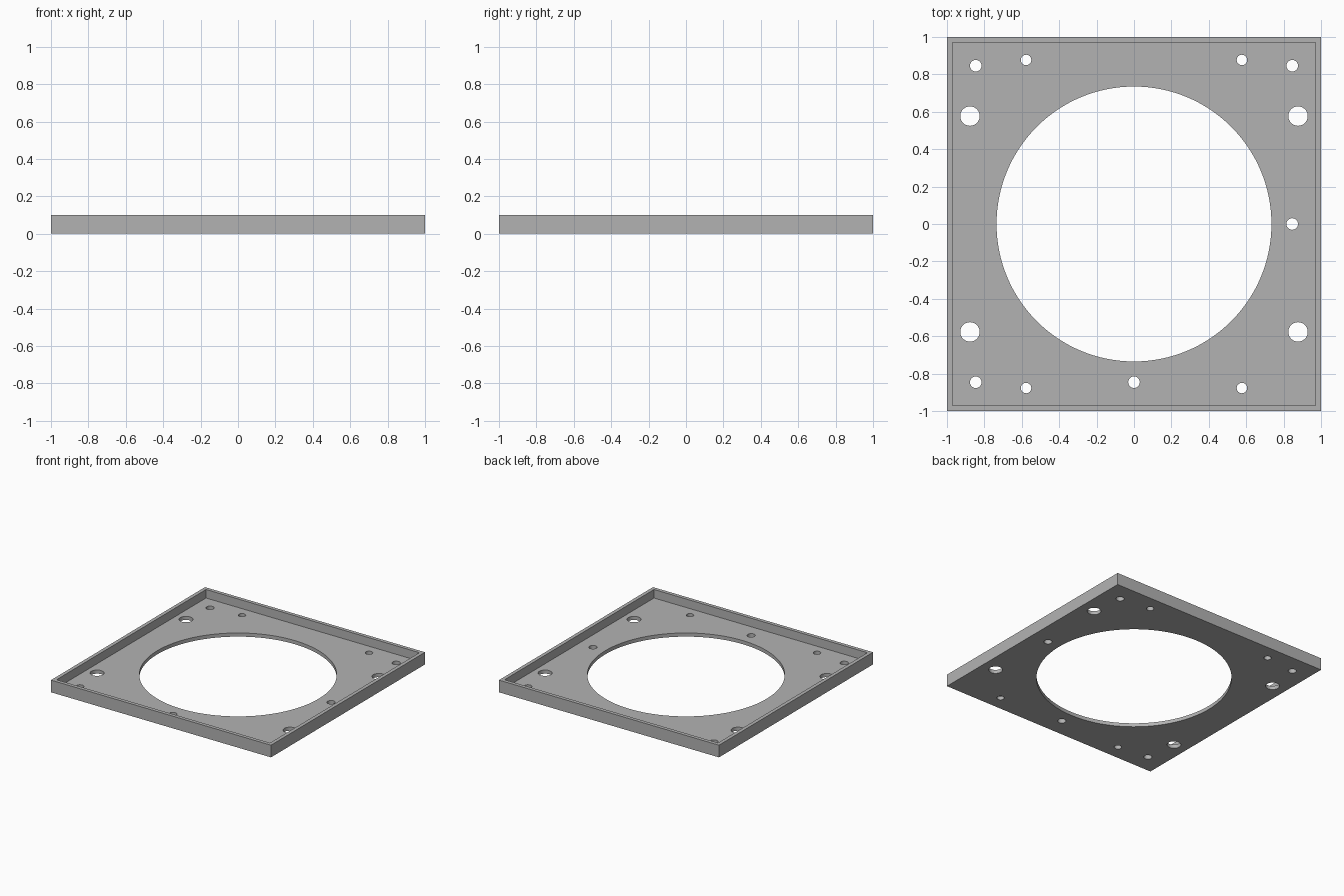
import bpy
import bmesh
from mathutils import Matrix

if "Cube" in bpy.data.objects:
    bpy.data.objects.remove(bpy.data.objects["Cube"], do_unlink=True)

HEIGHT, FLOOR, WALL = 0.10, 0.03, 0.03

grey = bpy.data.materials.new("plain grey")
grey.use_nodes = True
colour = (0.45, 0.45, 0.45, 1)
grey.diffuse_color = colour
grey.node_tree.nodes["Principled BSDF"].inputs["Base Color"].default_value = colour


def make_object(name, bm):
    mesh = bpy.data.meshes.new(name)
    bm.to_mesh(mesh)
    bm.free()
    mesh.materials.append(grey)
    obj = bpy.data.objects.new(name, mesh)
    bpy.context.collection.objects.link(obj)
    return obj


def box(name, width, bottom, top):
    bm = bmesh.new()
    place = Matrix.Translation((0, 0, (bottom + top) / 2))
    size = Matrix.Diagonal((width, width, top - bottom, 1))
    bmesh.ops.create_cube(bm, size=1, matrix=place @ size)
    return make_object(name, bm)


def drill(bm, x, y, radius, sides=32):
    bmesh.ops.create_cone(bm, cap_ends=True, segments=sides, radius1=radius,
                          radius2=radius, depth=1, matrix=Matrix.Translation((x, y, 0)))


# Square tray and the pocket that leaves its raised rim
tray = box("tray", 2, 0, HEIGHT)
pocket = box("pocket_cutter", 2 - 2 * WALL, FLOOR, 1)

# Central opening and screw holes
bm = bmesh.new()
drill(bm, 0, 0, 0.735, 128)
for sx in (-1, 1):
    for sy in (-1, 1):
        drill(bm, sx * 0.877, sy * 0.577, 0.052)
        drill(bm, sx * 0.577, sy * 0.877, 0.028)
for x, y in ((-1, 1), (1, 1), (-1, -1), (1, 0), (0, -1)):
    drill(bm, x * 0.846, y * 0.846, 0.031)
holes = make_object("hole_cutter", bm)

# Cut the tray, then drop the cutters
bpy.context.view_layer.objects.active = tray
for cutter in (pocket, holes):
    cutter.hide_render = True
    cut = tray.modifiers.new(cutter.name, "BOOLEAN")
    cut.operation = "DIFFERENCE"
    cut.solver = "EXACT"
    cut.object = cutter
    bpy.ops.object.modifier_apply(modifier=cut.name)
    bpy.data.objects.remove(cutter, do_unlink=True)

bpy.ops.object.select_all(action="DESELECT")
tray.select_set(True)
bpy.ops.object.shade_smooth_by_angle()
